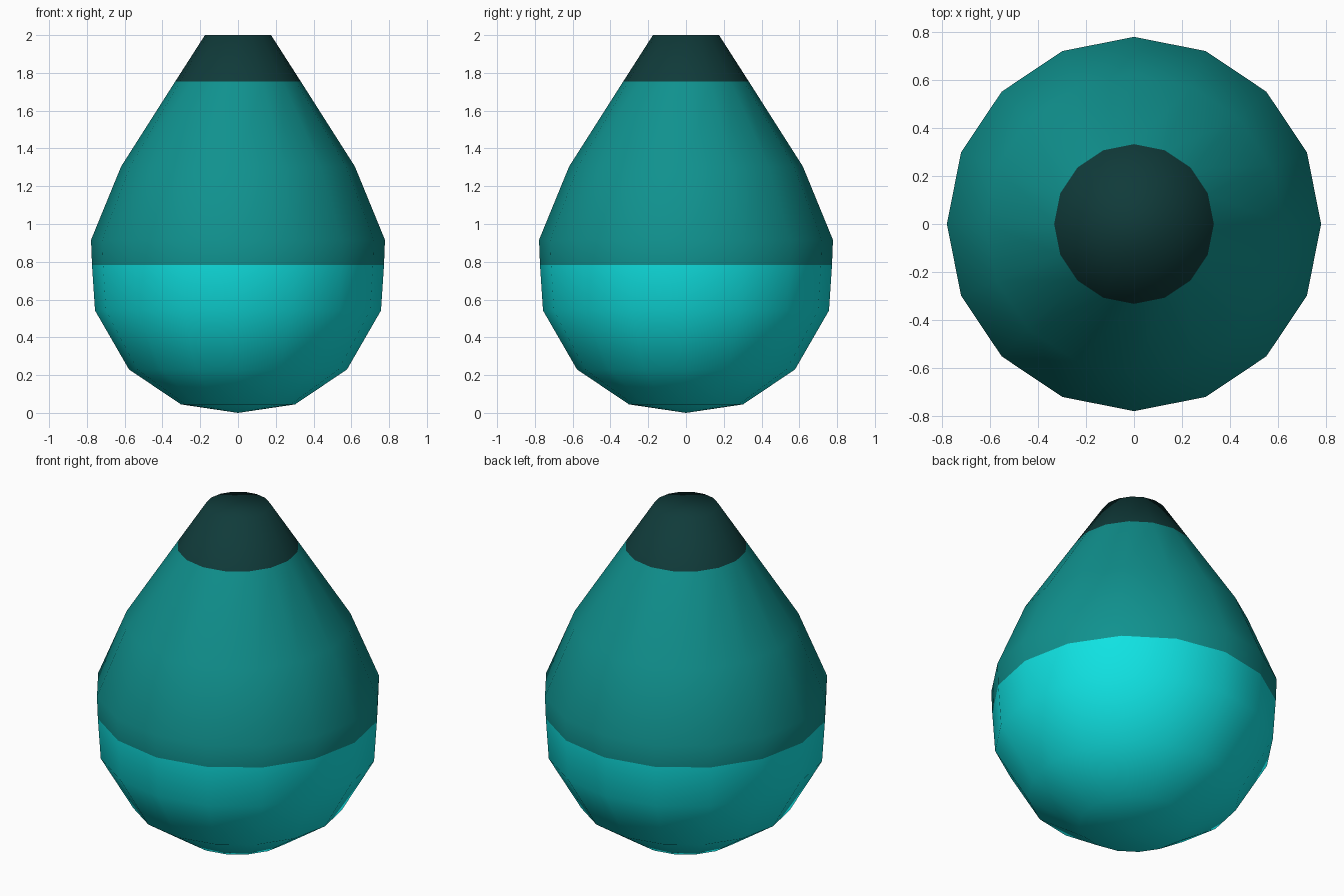
import bpy, bmesh, math

if "Cube" in bpy.data.objects:
    bpy.data.objects.remove(bpy.data.objects["Cube"])

SIDES = 16
# radius, height from the bottom tip to the rim of the flat top
PROFILE = [(0.302, 0.045), (0.577, 0.23), (0.757, 0.542), (0.773, 0.783),
           (0.778, 0.916), (0.619, 1.304), (0.332, 1.755), (0.175, 2.0)]


def material(name, rgb):
    m = bpy.data.materials.new(name)
    m.diffuse_color = (*rgb, 1)
    m.use_nodes = True
    m.node_tree.nodes["Principled BSDF"].inputs["Base Color"].default_value = m.diffuse_color
    return m


bm = bmesh.new()
rings = [[bm.verts.new((r * math.cos(2 * math.pi * i / SIDES),
                        r * math.sin(2 * math.pi * i / SIDES), z))
          for i in range(SIDES)] for r, z in PROFILE]

# Rounded bottom, body walls and flat top
tip = bm.verts.new((0, 0, 0))
for i in range(SIDES):
    j = (i + 1) % SIDES
    bm.faces.new((tip, rings[0][j], rings[0][i]))
    for a, b in zip(rings, rings[1:]):
        bm.faces.new((a[i], a[j], b[j], b[i]))
bm.faces.new(rings[-1])

# Colour bands by height, smooth all over
for f in bm.faces:
    z = f.calc_center_median().z
    f.material_index = 0 if z < 0.783 else 1 if z < 1.755 else 2
    f.smooth = True

mesh = bpy.data.meshes.new("drop_body")
bm.to_mesh(mesh)
bm.free()
for m in (material("bright_cyan", (0.005, 0.76, 0.76)),
          material("mid_teal", (0.005, 0.285, 0.272)),
          material("dark_teal", (0.005, 0.043, 0.042))):
    mesh.materials.append(m)
bpy.context.collection.objects.link(bpy.data.objects.new("drop_body", mesh))
